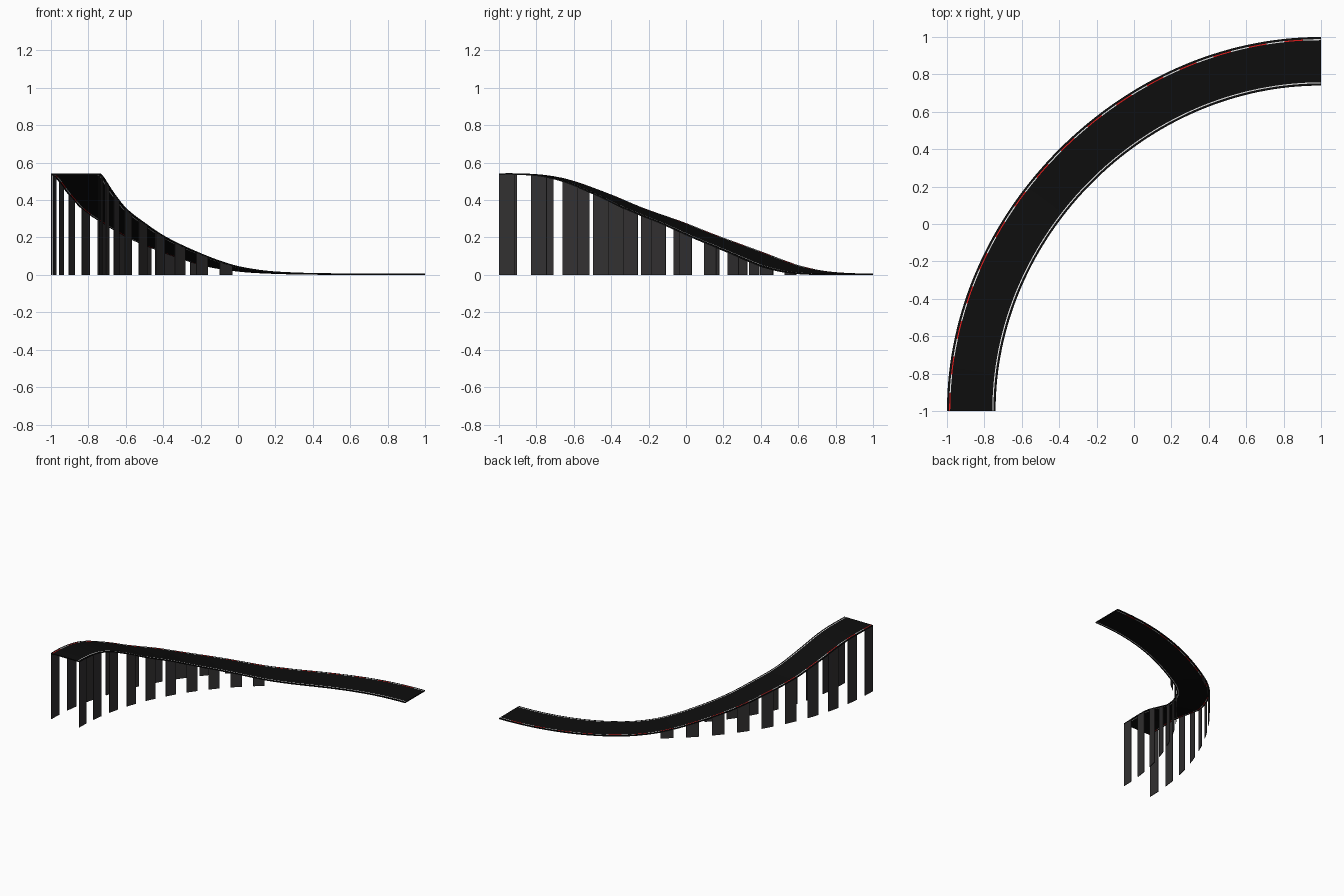
import bpy, bmesh, math

if "Cube" in bpy.data.objects:
    bpy.data.objects.remove(bpy.data.objects["Cube"])


def material(name, rgb):
    m = bpy.data.materials.new(name)
    m.diffuse_color = (*rgb, 1)
    m.use_nodes = True
    m.node_tree.nodes["Principled BSDF"].inputs["Base Color"].default_value = m.diffuse_color
    return m


BLACK = material("asphalt black", (0.004, 0.004, 0.004))
GREY = material("dark concrete grey", (0.032, 0.030, 0.031))
WHITE = material("line white", (0.85, 0.85, 0.85))
RED = material("line red", (0.75, 0.01, 0.01))

# Height of the road along the quarter turn: (degrees, z)
PROFILE = [(0, .543), (4, .542), (8, .53), (11.5, .503), (17.5, .43), (23, .356),
           (30, .28), (36, .212), (44, .135), (53, .058), (59, .028),
           (64, .016), (72, .009), (90, .008)]


def slope(i):
    a, b = PROFILE[max(i - 1, 0)], PROFILE[min(i + 1, len(PROFILE) - 1)]
    return 0 if i in (0, len(PROFILE) - 1) else (b[1] - a[1]) / (b[0] - a[0])


def height(t):
    for i in range(len(PROFILE) - 1):
        (t0, z0), (t1, z1) = PROFILE[i], PROFILE[i + 1]
        if t <= t1:
            h = t1 - t0
            u = (t - t0) / h
            return max(.006, (2*u**3 - 3*u*u + 1)*z0 + (u**3 - 2*u*u + u)*h*slope(i)
                       + (3*u*u - 2*u**3)*z1 + (u**3 - u*u)*h*slope(i + 1))
    return PROFILE[-1][1]


def point(t, f, z):
    """Point at angle t; f = 0 on the inner edge, 1 on the outer edge."""
    a = math.radians(t)
    s = math.sin(2 * a) ** 2
    r = (1.74 - .012 * s) * (1 - f) + (2 - .02 * s) * f
    return (1 - r * math.cos(a), -1 + r * math.sin(a), z)


def finish(name, bm, mats):
    bmesh.ops.recalc_face_normals(bm, faces=bm.faces)
    me = bpy.data.meshes.new(name)
    bm.to_mesh(me)
    bm.free()
    for m in mats:
        me.materials.append(m)
    ob = bpy.data.objects.new(name, me)
    bpy.context.collection.objects.link(ob)
    bpy.context.view_layer.objects.active = ob
    ob.select_set(True)
    bpy.ops.object.shade_smooth_by_angle(angle=math.radians(30))
    ob.select_set(False)


# Road deck: swept thin slab with painted edge lines as narrow strips
N = 64
COLS = [0, .045, .067, .5, .933, .955, 1]
bm = bmesh.new()
rings = []
for i in range(N + 1):
    t = 90 * i / N
    z = height(t)
    top = [bm.verts.new(point(t, f, z)) for f in COLS]
    low = [bm.verts.new(point(t, f, max(0, z - .008))) for f in reversed(COLS)]
    rings.append(top + low)
K = len(rings[0])
for i in range(N):
    for j in range(K):
        k = (j + 1) % K
        face = bm.faces.new((rings[i][j], rings[i][k], rings[i + 1][k], rings[i + 1][j]))
        col = j if j < 6 else 12 - j
        if col == 1:
            face.material_index = 1
        elif col == 4:
            face.material_index = 2 if i % 4 < 2 else 1
bm.faces.new(rings[0])
bm.faces.new(rings[-1])
finish("road_deck", bm, [BLACK, WHITE, RED])


# Support panels: thin curved plates under each edge, standing on the ground
def support_row(name, f0, f1):
    bm = bmesh.new()
    step = 90 / 16
    for p in range(10):
        rows = []
        for s in range(3):
            t = p * step + s * step / 4
            z = height(t) - .007
            rows.append([bm.verts.new(point(t, f, h))
                         for f, h in ((f0, 0), (f1, 0), (f1, z), (f0, z))])
        for a, b in zip(rows, rows[1:]):
            for j in range(4):
                k = (j + 1) % 4
                bm.faces.new((a[j], a[k], b[k], b[j]))
        bm.faces.new(rows[0])
        bm.faces.new(rows[-1])
    finish(name, bm, [GREY])


support_row("inner_supports", .003, .02)
support_row("outer_supports", .98, .997)
